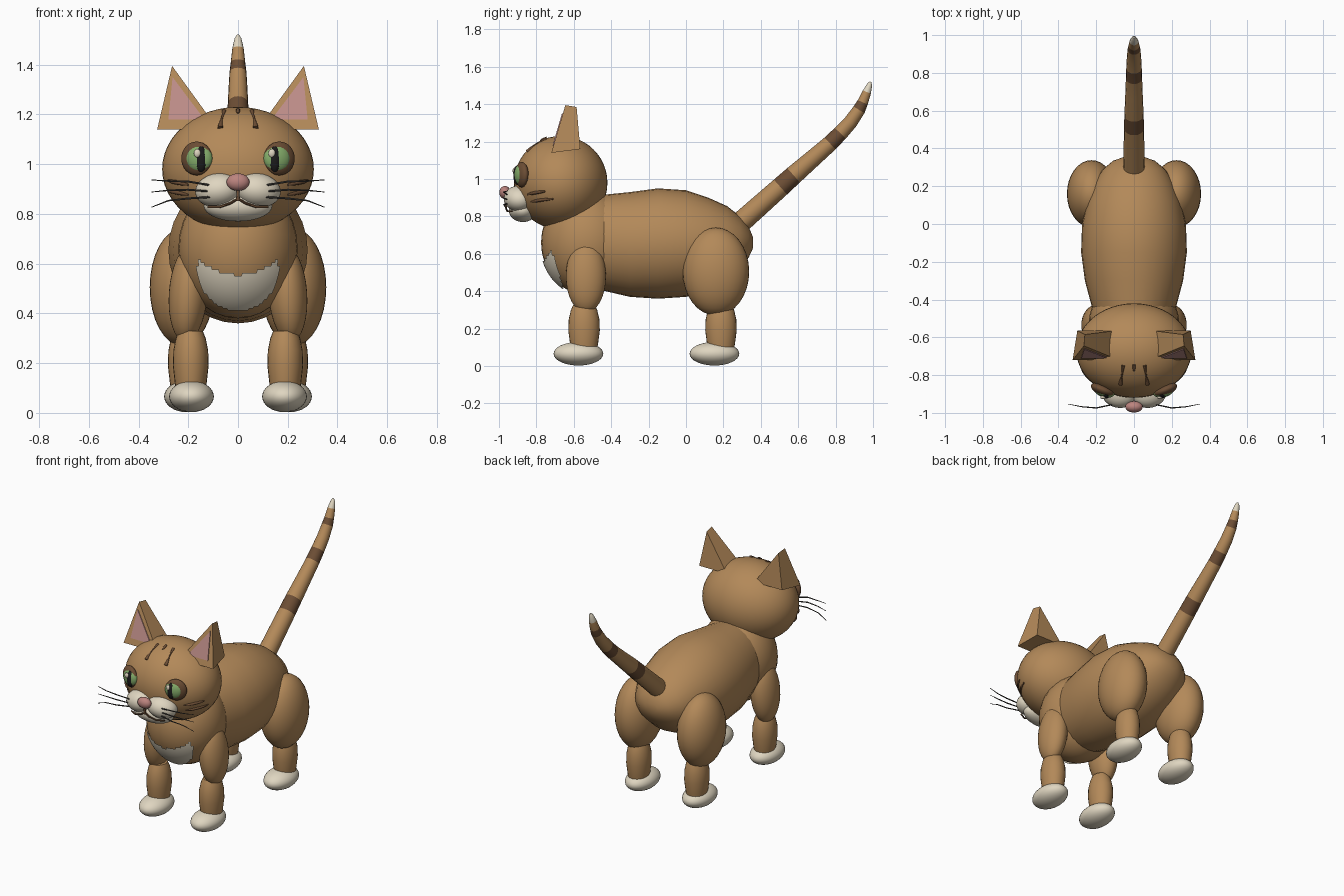
import bpy, bmesh, math
from mathutils import Vector, Matrix

if "Cube" in bpy.data.objects:
    bpy.data.objects.remove(bpy.data.objects["Cube"])


def material(name, *rgb):
    m = bpy.data.materials.new(name)
    m.use_nodes = True
    m.diffuse_color = (*rgb, 1)
    m.node_tree.nodes["Principled BSDF"].inputs["Base Color"].default_value = (*rgb, 1)
    return m


FUR = material("ginger fur", 0.45, 0.25, 0.10)
STRIPE = material("dark stripe", 0.15, 0.075, 0.035)
CREAM = material("cream", 0.74, 0.67, 0.53)
PINK = material("ear pink", 0.52, 0.27, 0.25)
NOSE = material("nose pink", 0.50, 0.23, 0.21)
GREEN = material("eye green", 0.24, 0.43, 0.15)
BLACK = material("pupil black", 0.012, 0.012, 0.012)
WHISKER = material("whisker grey", 0.06, 0.055, 0.05)


def finish(name, bm, mats, smooth=True):
    bmesh.ops.recalc_face_normals(bm, faces=bm.faces)
    me = bpy.data.meshes.new(name)
    bm.to_mesh(me)
    bm.free()
    for m in mats:
        me.materials.append(m)
    ob = bpy.data.objects.new(name, me)
    bpy.context.collection.objects.link(ob)
    if smooth:
        bpy.ops.object.select_all(action='DESELECT')
        ob.select_set(True)
        bpy.context.view_layer.objects.active = ob
        bpy.ops.object.shade_smooth_by_angle(angle=math.radians(45))
    return ob


def ellipsoid(name, centre, radii, mat, turn=0, lean=0, segs=32):
    """Ellipsoid; turn spins it about z, lean tips it about y (degrees)."""
    bm = bmesh.new()
    bmesh.ops.create_uvsphere(bm, u_segments=segs, v_segments=segs // 2, radius=1)
    rot = Matrix.Rotation(math.radians(turn), 4, 'Z') @ Matrix.Rotation(math.radians(lean), 4, 'Y')
    bm.transform(Matrix.Translation(centre) @ rot @ Matrix.Diagonal((*radii, 1)))
    return finish(name, bm, [mat])


def loft(name, rings, mats, rule=lambda i: 0):
    """Skin closed rings of points, capping both ends."""
    bm = bmesh.new()
    loops = [[bm.verts.new(p) for p in ring] for ring in rings]
    n = len(loops[0])
    for i, (a, b) in enumerate(zip(loops, loops[1:])):
        for k in range(n):
            f = bm.faces.new((a[k], a[(k + 1) % n], b[(k + 1) % n], b[k]))
            f.material_index = rule(i)
    bm.faces.new(loops[0])
    bm.faces.new(loops[-1]).material_index = rule(len(rings) - 2)
    return finish(name, bm, mats)


def ellipse(centre, u, v, n):
    steps = [2 * math.pi * k / n for k in range(n)]
    return [Vector(centre) + u * math.cos(a) + v * math.sin(a) for a in steps]


def tube(name, pts, radii, mats, n=8, rule=lambda i: 0):
    pts = [Vector(p) for p in pts]
    rings = []
    for i, p in enumerate(pts):
        d = (pts[min(i + 1, len(pts) - 1)] - pts[max(i - 1, 0)]).normalized()
        side = Vector((1, 0, 0)) if abs(d.x) < 0.8 else Vector((0, 0, 1))
        v = d.cross(side).normalized()
        rings.append(ellipse(p, v.cross(d) * radii[i], v * radii[i], n))
    return loft(name, rings, mats, rule)


HEAD, HEAD_R = (0, -0.67, 0.98), (0.305, 0.25, 0.25)


def on_head(x, z):
    """Point on the front of the head above a given x and z."""
    k = 1 - (x / HEAD_R[0]) ** 2 - ((z - HEAD[2]) / HEAD_R[2]) ** 2
    return Vector((x, HEAD[1] - HEAD_R[1] * math.sqrt(max(k, 0)), z))


# Body: y, underside, back, half width
sections = [(-.62, .52, .85, .12), (-.55, .44, .90, .19), (-.45, .405, .915, .22),
            (-.30, .37, .93, .26), (-.15, .36, .95, .28), (0, .37, .94, .275),
            (.12, .41, .90, .25), (.22, .46, .855, .21), (.29, .52, .80, .165),
            (.335, .58, .745, .11), (.358, .63, .69, .045)]
loft("body", [ellipse((0, y, (lo + hi) / 2), Vector((w, 0, 0)), Vector((0, 0, (hi - lo) / 2)), 32)
              for y, lo, hi, w in sections], [FUR])
CHEST, CHEST_R = (0, -0.53, 0.66), (0.24, 0.245, 0.28)
ellipsoid("chest", CHEST, CHEST_R, FUR)
ellipsoid("head", HEAD, HEAD_R, FUR, segs=48)

# Bib: part of a slightly larger chest shell
bm = bmesh.new()
bmesh.ops.create_uvsphere(bm, u_segments=96, v_segments=64, radius=1.03)
bm.transform(Matrix.Translation(CHEST) @ Matrix.Diagonal((*CHEST_R, 1)))


def in_bib(c):
    top = 0.555 + 0.055 * (c.x / 0.15) ** 2
    return c.y < CHEST[1] and c.z < top and (c.x / 0.165) ** 2 + ((c.z - 0.58) / 0.17) ** 2 < 1


bmesh.ops.delete(bm, geom=[f for f in bm.faces if not in_bib(f.calc_center_median())], context='FACES')
finish("chest_bib", bm, [CREAM])

# Tail: straight rise, then a curl towards the tip
path = [(.30, .775, .057), (.505, .957, .053), (.575, 1.02, .051), (.69, 1.12, .046),
        (.77, 1.19, .043), (.825, 1.245, .041), (.88, 1.305, .038), (.925, 1.37, .034),
        (.945, 1.41, .029), (.967, 1.465, .023), (.982, 1.505, .014), (.986, 1.52, .005)]
tube("tail", [(0, y, z) for y, z, r in path], [r for y, z, r in path], [FUR, STRIPE, CREAM], 16,
     lambda i: 2 if i >= 9 else 1 if i in (1, 4, 7) else 0)

for s, side in ((1, "left"), (-1, "right")):
    # Legs and paws
    ellipsoid(side + "_shoulder", (s * .2, -.535, .48), (.078, .107, .195), FUR, lean=s * -4)
    ellipsoid(side + "_thigh", (s * .225, .16, .505), (.13, .178, .235), FUR)
    for end, x, y, paw_y in (("front", .19, -.545, -.575), ("hind", .21, .187, .152)):
        profile = [(.06, .055), (.12, .064), (.19, .072), (.25, .07), (.30, .06), (.33, .048)]
        loft(f"{side}_{end}_leg",
             [ellipse((s * x, y, z), Vector((r, 0, 0)), Vector((0, r * 1.17, 0)), 24)
              for z, r in profile], [FUR])
        ellipsoid(f"{side}_{end}_paw", (s * (x - .003), paw_y, .066), (.09, .133, .063), CREAM)

    # Ear: wedge with a narrow ridge, plus inner plate
    bm = bmesh.new()
    front = [bm.verts.new((s * x, y, z)) for x, y, z in
             ((.325, -.72, 1.14), (.08, -.72, 1.14), (.265, -.645, 1.395))]
    back = [bm.verts.new((s * x, y, z)) for x, y, z in
            ((.30, -.565, 1.16), (.10, -.565, 1.16), (.26, -.585, 1.385))]
    bm.faces.new(front)
    bm.faces.new(back)
    for k in range(3):
        j = (k + 1) % 3
        bm.faces.new((front[k], front[j], back[j], back[k]))
    finish(side + "_ear", bm, [FUR], smooth=False)
    bm = bmesh.new()
    slope = lambda z: -.72 + .075 * (z - 1.14) / .255
    plate = [[bm.verts.new((s * x, slope(z) - off, z)) for x, z in
              ((.28, 1.18), (.135, 1.18), (.263, 1.35))] for off in (.005, -.002)]
    for p in plate:
        bm.faces.new(p)
    for k in range(3):
        j = (k + 1) % 3
        bm.faces.new((plate[0][k], plate[0][j], plate[1][j], plate[1][k]))
    finish(side + "_inner_ear", bm, [PINK], smooth=False)

    # Eye
    ellipsoid(side + "_eyelid", (s * .166, -.878, 1.023), (.066, .03, .068), STRIPE, s * 22)
    ellipsoid(side + "_iris", (s * .157, -.886, 1.023), (.056, .031, .056), GREEN, s * 16)
    ellipsoid(side + "_pupil", (s * .148, -.903, 1.02), (.023, .020, .052), BLACK, s * 16)
    ellipsoid(side + "_eye_glint", (s * .15 - .014, -.918, 1.044), (.014, .009, .017), CREAM)

    # Muzzle pad, lip line, whiskers
    ellipsoid(side + "_muzzle", (s * .08, -.895, .895), (.093, .078, .068), CREAM, s * 12, s * 8)
    tube(side + "_lip", [(0, -.962, .862), (s * .03, -.962, .843), (s * .075, -.955, .828),
                         (s * .12, -.93, .828)], [.005] * 4, [STRIPE])
    for i, (z0, z1) in enumerate(((.915, .937), (.89, .888), (.868, .827))):
        tube(f"{side}_whisker_{i + 1}",
             [(s * .11, -.955, z0), (s * .2, -.974, (z0 * 2 + z1) / 3 + .008), (s * .28, -.967, (z0 + z1) / 2 + .006),
              (s * .348, -.953, z1)], [.004, .004, .003, .0015], [WHISKER], 6)

    # Cheek and forehead stripes following the head
    for i, z in enumerate((.925, .885)):
        tube(f"{side}_cheek_stripe_{i + 1}",
             [on_head(s * x, z + (x - .24) * .2) for x in (.20, .225, .25, .268, .282)],
             [.004, .008, .009, .008, .004], [STRIPE])
    tube(side + "_brow_stripe", [on_head(s * x, z) for x, z in
                                 ((.071, 1.145), (.07, 1.16), (.066, 1.18), (.06, 1.20), (.056, 1.213))],
         [.011, .009, .004, .005, .009], [STRIPE])

# Centre of the face
ellipsoid("chin", (0, -.872, .832), (.138, .075, .062), CREAM)
ellipsoid("nose", (0, -.968, .928), (.046, .03, .035), NOSE)
tube("mouth_line", [(0, -.962, .905), (0, -.966, .885), (0, -.962, .852)], [.005, .006, .008], [STRIPE])
tube("crown_mark", [on_head(0, z) for z in (1.205, 1.212, 1.219)], [.004, .008, .008], [STRIPE])
